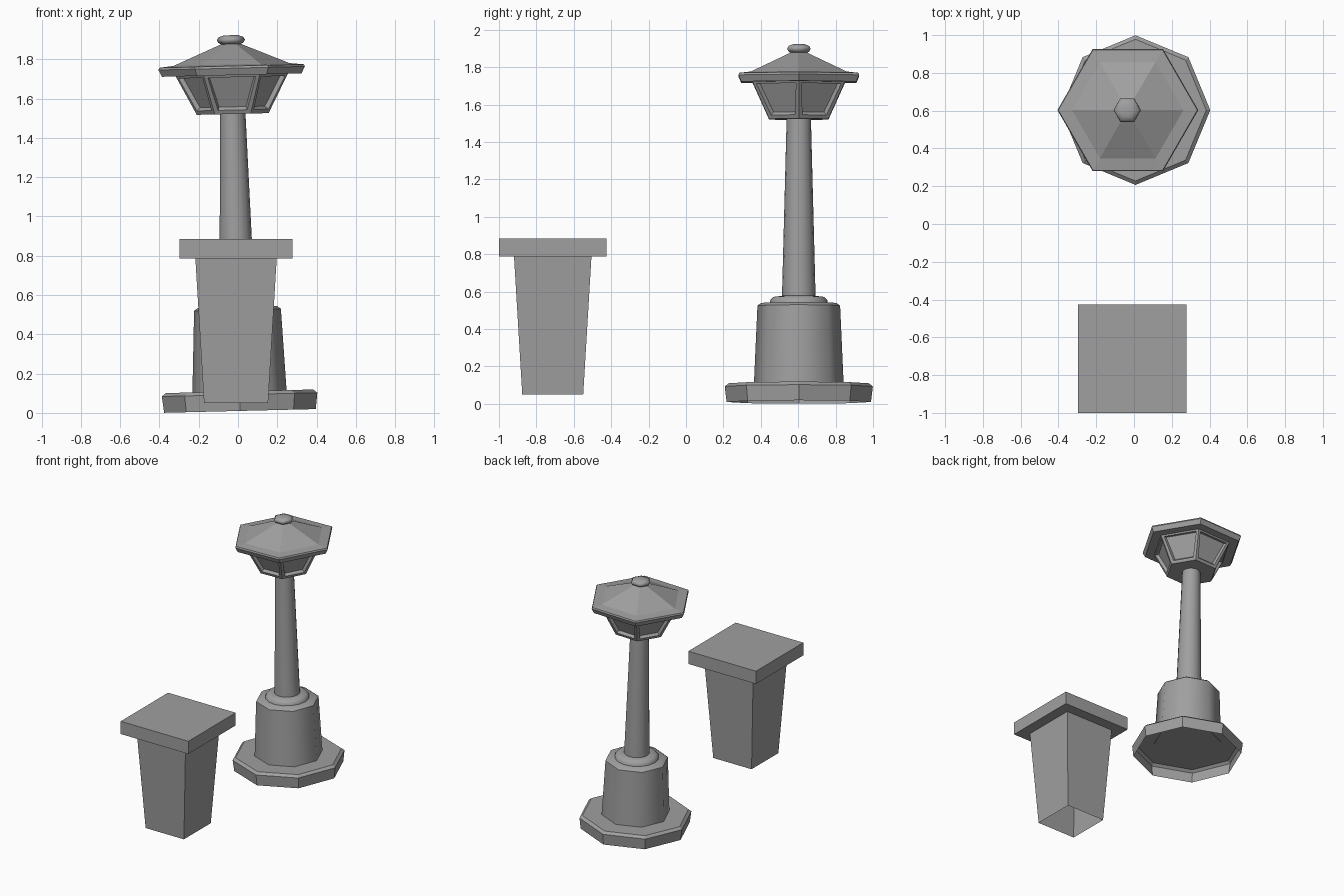
import bpy, bmesh
from math import sin, cos, tau, radians
from mathutils import Matrix

cube = bpy.data.objects.get("Cube")
if cube:
    bpy.data.objects.remove(cube)

grey = bpy.data.materials.new("stone_grey")
grey.use_nodes = True
colour = (0.35, 0.35, 0.35, 1)
grey.diffuse_color = colour
grey.node_tree.nodes["Principled BSDF"].inputs["Base Color"].default_value = colour

# The lamp post leans slightly to one side
LEAN = Matrix.Translation((0.01, 0.603, 0.01)) @ Matrix.Rotation(radians(-1.4), 4, 'Y')


def stack(name, sides, rows, place, bottom=True, top=True, turn=0.0, smooth=None, windows=False):
    """Loft regular polygons, given as (radius, height) rows, into one part."""
    bm = bmesh.new()
    rings = [[bm.verts.new((r * cos(turn + tau * i / sides), r * sin(turn + tau * i / sides), z))
              for i in range(sides)] for r, z in rows]
    walls = []
    for low, high in zip(rings, rings[1:]):
        for i in range(sides):
            j = (i + 1) % sides
            walls.append(bm.faces.new((low[i], low[j], high[j], high[i])))
    if bottom:
        bm.faces.new(rings[0][::-1])
    if top:
        bm.faces.new(rings[-1])
    bm.normal_update()
    if windows:
        # Frame around each pane, then a sloped reveal into the glass
        bmesh.ops.inset_individual(bm, faces=walls, thickness=0.028)
        bmesh.ops.inset_individual(bm, faces=walls, thickness=0.01, depth=-0.022)
    mesh = bpy.data.meshes.new(name)
    bm.to_mesh(mesh)
    bm.free()
    mesh.materials.append(grey)
    obj = bpy.data.objects.new(name, mesh)
    bpy.context.collection.objects.link(obj)
    obj.matrix_world = place
    if smooth:
        bpy.ops.object.select_all(action='DESELECT')
        obj.select_set(True)
        bpy.context.view_layer.objects.active = obj
        bpy.ops.object.shade_smooth_by_angle(angle=radians(smooth))
    return obj


# Lamp foot: hollow octagonal slab with a chamfered top
stack("lamp_foot", 8, [(0.386, 0), (0.396, 0.083), (0.375, 0.1)], LEAN, bottom=False)

# Drum and collar on the foot
stack("lamp_drum", 8, [(0.24, 0.095), (0.221, 0.515), (0.2, 0.53)], LEAN, smooth=47)
stack("lamp_collar", 16, [(0.155, 0.53), (0.152, 0.545), (0.135, 0.562), (0.095, 0.567)],
      LEAN, smooth=50)

# Tapered shaft
stack("lamp_shaft", 16, [(0.09, 0.56), (0.065, 1.515)], LEAN, smooth=40)

# Six-sided lantern with recessed panes
stack("lantern", 6, [(0.183, 1.512), (0.288, 1.715)], LEAN, windows=True)

# Roof with a raised rim, and the finial on top
stack("lantern_roof", 6, [(0.355, 1.71), (0.373, 1.745), (0.368, 1.756), (0.295, 1.764),
                          (0.05, 1.868)], LEAN)
stack("finial", 6, [(0.04, 1.862), (0.064, 1.875), (0.072, 1.889), (0.064, 1.903), (0.036, 1.913)],
      LEAN, smooth=65)

# Square pillar: open tapered body under a flat cap
PILLAR = Matrix.Translation((-0.01, -0.7125, 0))
DIAG = 2 ** 0.5
stack("pillar_body", 4, [(0.163 * DIAG, 0.05), (0.207 * DIAG, 0.787)], PILLAR,
      bottom=False, top=False, turn=tau / 8)
stack("pillar_cap", 4, [(0.2875 * DIAG, 0.787), (0.2875 * DIAG, 0.885)], PILLAR, turn=tau / 8)
